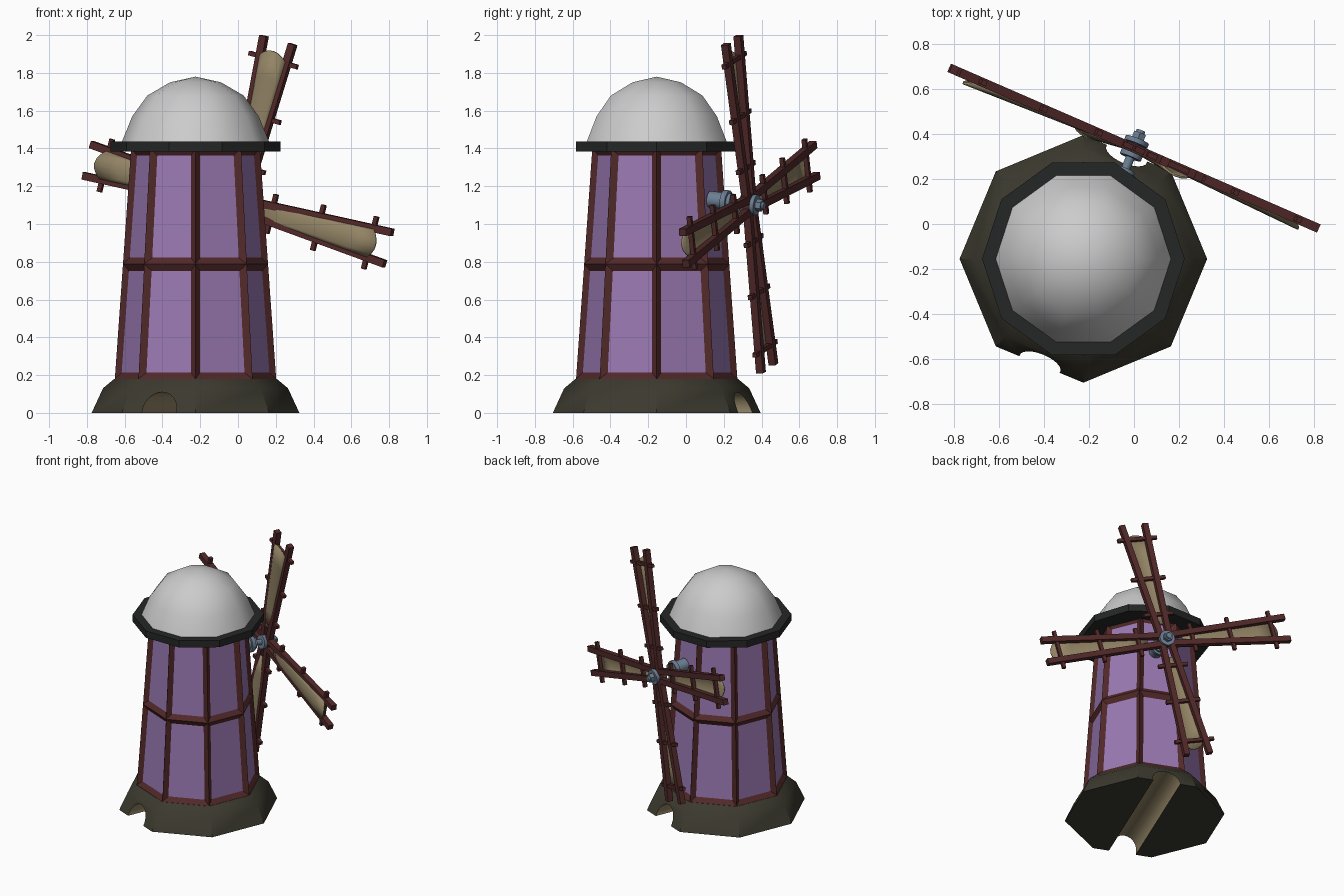
import bpy, bmesh
from math import cos, sin, pi, radians
from mathutils import Vector, Matrix

if "Cube" in bpy.data.objects:
    bpy.data.objects.remove(bpy.data.objects["Cube"])

AX, AY = -0.225, -0.155            # tower axis


def material(name, rgb):
    m = bpy.data.materials.new(name)
    m.diffuse_color = (*rgb, 1)
    m.use_nodes = True
    m.node_tree.nodes["Principled BSDF"].inputs["Base Color"].default_value = m.diffuse_color
    return m


WOOD = material("dark_wood", (0.085, 0.022, 0.022))
PANEL = material("purple_panel", (0.32, 0.19, 0.45))
STONE = material("dark_stone", (0.045, 0.042, 0.028))
TAN = material("tan", (0.29, 0.23, 0.13))
DARK = material("dark_rim", (0.018, 0.02, 0.019))
METAL = material("metal", (0.15, 0.21, 0.29))


def finish(bm, name, mats=(), smooth=None):
    bmesh.ops.recalc_face_normals(bm, faces=bm.faces)
    me = bpy.data.meshes.new(name)
    bm.to_mesh(me)
    bm.free()
    ob = bpy.data.objects.new(name, me)
    bpy.context.collection.objects.link(ob)
    for m in mats:
        me.materials.append(m)
    if smooth:
        bpy.ops.object.select_all(action='DESELECT')
        ob.select_set(True)
        bpy.context.view_layer.objects.active = ob
        bpy.ops.object.shade_smooth_by_angle(angle=radians(smooth))
    return ob


def lathe(profile, sides):
    """Revolve (radius, z) points around the tower axis."""
    bm = bmesh.new()
    rings = []
    for r, z in profile:
        n = sides if r > 0 else 1
        rings.append([bm.verts.new((AX + r * cos(2 * pi * i / sides),
                                    AY + r * sin(2 * pi * i / sides), z)) for i in range(n)])
    for a, b in zip(rings, rings[1:]):
        for i in range(sides):
            j = (i + 1) % sides
            quad = [a[i % len(a)], a[j % len(a)], b[j % len(b)], b[i % len(b)]]
            bm.faces.new(list(dict.fromkeys(quad)))
    return bm


def rod(bm, p, q, r, sides=12):
    """Cylinder between two points."""
    p, q = Vector(p), Vector(q)
    rot = (q - p).to_track_quat('Z', 'Y').to_matrix().to_4x4()
    return bmesh.ops.create_cone(bm, cap_ends=True, segments=sides, radius1=r, radius2=r,
                                 depth=(q - p).length, matrix=Matrix.Translation((p + q) / 2) @ rot)


def bar(bm, p, q, width, depth, place):
    """Box beam between two points in the rotor plane."""
    p, q = Vector(p), Vector(q)
    d = (q - p).normalized()
    rot = Matrix((d, Vector((-d.y, d.x, 0)), Vector((0, 0, 1)))).transposed().to_4x4()
    size = Matrix.Diagonal(((q - p).length, width, depth, 1))
    bmesh.ops.create_cube(bm, size=1, matrix=place @ Matrix.Translation((p + q) / 2) @ rot @ size)


# stone base with an arched tunnel cut right through it
base = finish(lathe([(0, 0), (0.55, 0), (0.49, 0.13), (0.43, 0.18), (0, 0.18)], 8),
              "stone_base", [STONE, TAN])
out = Vector((cos(radians(67.5)), sin(radians(67.5)), 0))
mid = Vector((AX, AY, 0.012))
bm = bmesh.new()
rod(bm, mid - out * 0.75, mid + out * 0.75, 0.098, 24)
for f in bm.faces:
    f.material_index = 1
cutter = finish(bm, "tunnel_cutter", [STONE, TAN])
cutter.hide_render = True
bpy.context.view_layer.objects.active = base
cut = base.modifiers.new("tunnel", 'BOOLEAN')
cut.operation = 'DIFFERENCE'
cut.solver = 'EXACT'
cut.object = cutter
bpy.ops.object.modifier_apply(modifier="tunnel")
bpy.data.objects.remove(cutter)
bpy.ops.object.select_all(action='DESELECT')
base.select_set(True)
bpy.ops.object.shade_smooth_by_angle(angle=radians(35))

# tower: wooden frame with sunken panels
bm = lathe([(0.427, 0.18), (0.384, 0.788), (0.341, 1.4)], 8)
bmesh.ops.recalc_face_normals(bm, faces=bm.faces)
panels = list(bm.faces)
bmesh.ops.inset_individual(bm, faces=panels, thickness=0.035, depth=-0.022, use_even_offset=True)
for f in panels:
    f.material_index = 1
finish(bm, "tower_wall", [WOOD, PANEL])

# roof rim and dome
finish(lathe([(0, 1.385), (0.45, 1.385), (0.45, 1.437), (0, 1.437)], 10), "roof_rim", [DARK])
finish(lathe([(0.392, 1.43), (0.335, 1.57), (0.255, 1.68), (0.135, 1.75), (0, 1.78)], 10),
       "roof_dome", smooth=60)

# rotor frame: local x = radial, y = across the blade, z = toward the tower
C = Vector((0, 0.337, 1.105))
a = radians(23.5)
rotor = Matrix(((cos(a), 0, -sin(a), C.x), (-sin(a), 0, -cos(a), C.y),
                (0, 1, 0, C.z), (0, 0, 0, 1)))


def half(r):
    return 0.03 + 0.062 * r


frame, sails = bmesh.new(), bmesh.new()
for k in range(4):
    place = rotor @ Matrix.Rotation(radians(-15 + 90 * k), 4, 'Z')
    for s in (-1, 1):
        bar(frame, (0, s * half(0), 0), (0.9, s * half(0.9), 0), 0.04, 0.04, place)
    for r in (0.2, 0.48, 0.79):
        w = half(r) + 0.065
        bar(frame, (r, -w, 0), (r, w, 0), 0.024, 0.024, place)
    # sail cloth, bulging toward the tower, with a rounded outer end
    n, rows = 6, []
    for i in range(6):
        row = []
        for j in range(n + 1):
            t = 2 * j / n - 1
            r = 0.13 + (0.665 + 0.045 * (1 - t * t)) * i / 5
            row.append(sails.verts.new(place @ Vector(
                (r, t * half(r), 0.013 + 0.025 * (1 - t * t) * i / 5))))
        rows.append(row)
    for p, q in zip(rows, rows[1:]):
        for j in range(n):
            sails.faces.new((p[j], p[j + 1], q[j + 1], q[j]))
finish(frame, "blade_frames", [WOOD])
cloth = finish(sails, "blade_sails", [TAN], smooth=40)
thick = cloth.modifiers.new("thickness", 'SOLIDIFY')
thick.thickness = 0.01
thick.offset = 0

# shaft, wall bearing and hub nut
d = Vector((0.37, 0.92, -0.11)).normalized()
bm = bmesh.new()
for t0, t1, r, sides in ((-0.22, 0.085, 0.02, 12), (-0.23, -0.1, 0.045, 12), (-0.15, -0.12, 0.06, 12),
                         (0.02, 0.042, 0.055, 12), (0.042, 0.072, 0.032, 6), (-0.045, -0.02, 0.05, 12)):
    rod(bm, C + d * t0, C + d * t1, r, sides)
finish(bm, "rotor_shaft", [METAL], smooth=35)
